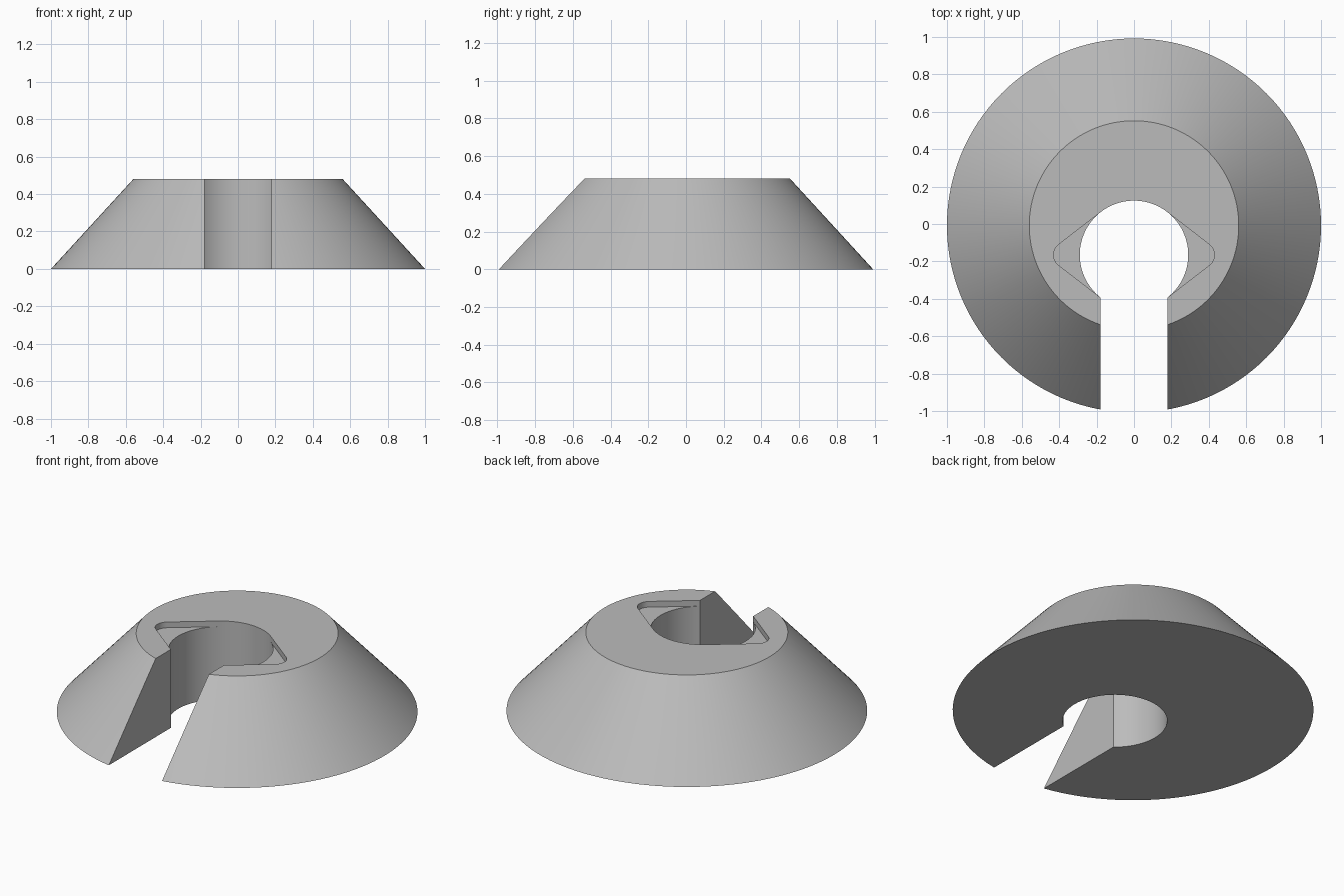
import bpy
import math

if "Cube" in bpy.data.objects:
    bpy.data.objects.remove(bpy.data.objects["Cube"], do_unlink=True)

HEIGHT = 0.48
CONE_Y = -0.008
HOLE_Y = -0.165
HOLE_R = 0.29
SLOT = 0.18      # half width of the open slot
TIP_R = 0.07     # rounded end of the shallow recess
TIP_X = 0.36
DEPTH = 0.035

grey = bpy.data.materials.new("plain_grey")
grey.use_nodes = True
colour = (0.5, 0.5, 0.5, 1)
grey.diffuse_color = colour
grey.node_tree.nodes["Principled BSDF"].inputs["Base Color"].default_value = colour


def arc(cx, cy, r, start, end, steps):
    """Points along an arc, counter-clockwise from start to end."""
    angles = [start + (end - start) * i / steps for i in range(steps + 1)]
    return [(cx + r * math.cos(a), cy + r * math.sin(a)) for a in angles]


def prism(name, outline, z0, z1):
    """Upright solid with the given counter-clockwise outline."""
    n = len(outline)
    verts = [(x, y, z) for z in (z0, z1) for x, y in outline]
    faces = [tuple(reversed(range(n))), tuple(range(n, 2 * n))]
    faces += [(i, (i + 1) % n, n + (i + 1) % n, n + i) for i in range(n)]
    mesh = bpy.data.meshes.new(name)
    mesh.from_pydata(verts, [], faces)
    obj = bpy.data.objects.new(name, mesh)
    bpy.context.collection.objects.link(obj)
    return obj


def cut(target, cutter):
    """Subtract the cutter, then discard it."""
    mod = target.modifiers.new(cutter.name, "BOOLEAN")
    mod.operation = "DIFFERENCE"
    mod.solver = "EXACT"
    mod.object = cutter
    bpy.context.view_layer.objects.active = target
    bpy.ops.object.modifier_apply(modifier=mod.name)
    bpy.data.objects.remove(cutter, do_unlink=True)


# Truncated cone body
bpy.ops.mesh.primitive_cone_add(vertices=128, radius1=1, radius2=0.56, depth=HEIGHT,
                                location=(0, CONE_Y, HEIGHT / 2))
body = bpy.context.object
body.name = "slotted_cone_body"
body.data.materials.append(grey)

# Round hole opening into a straight slot at the front
corner = math.acos(SLOT / HOLE_R)
keyhole = arc(0, HOLE_Y, HOLE_R, -corner, math.pi + corner, 80)
keyhole += [(-SLOT, -1.2), (SLOT, -1.2)]
cut(body, prism("keyhole_cutter", keyhole, -0.2, HEIGHT + 0.2))

# Shallow recess: rounded tips joined to the hole by tangent lines
t = math.acos((HOLE_R - TIP_R) / TIP_X)
right = arc(0, HOLE_Y, HOLE_R, -t, -t, 1)[:1]
right += arc(TIP_X, HOLE_Y, TIP_R, -t, t, 16)
right += arc(0, HOLE_Y, HOLE_R, t, t, 1)[:1]
left = [(-x, y) for x, y in reversed(right)]
cut(body, prism("recess_cutter", right + left, HEIGHT - DEPTH, HEIGHT + 0.2))

# Smooth curved walls with crisp rims
bpy.ops.object.select_all(action="DESELECT")
body.select_set(True)
bpy.context.view_layer.objects.active = body
bpy.ops.object.shade_smooth_by_angle(angle=math.radians(25))
